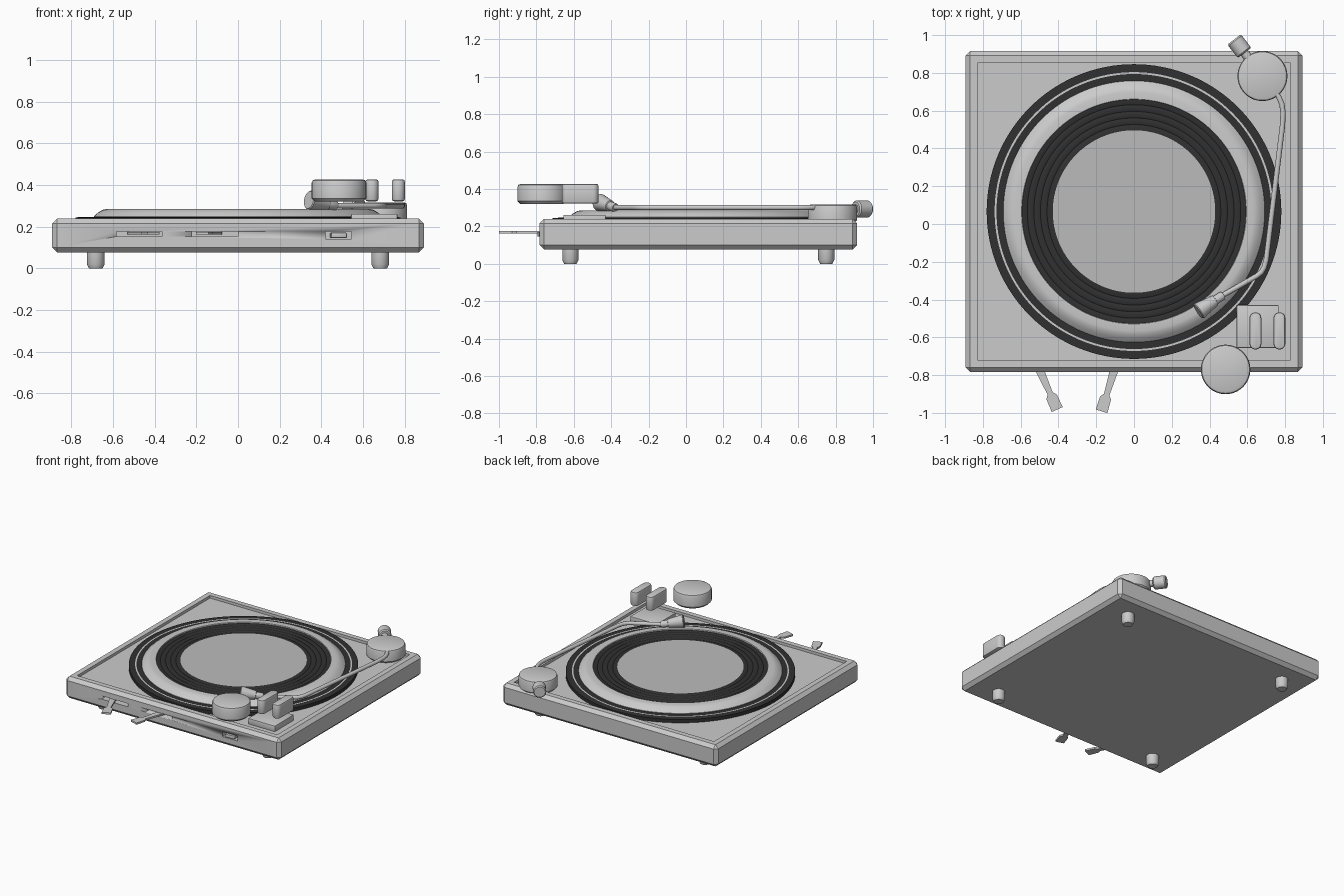
import bpy, bmesh, math
from mathutils import Vector

if "Cube" in bpy.data.objects:
    bpy.data.objects.remove(bpy.data.objects["Cube"])

CY = 0.066  # centre of cabinet and platter along y


def material(name, rgb):
    m = bpy.data.materials.new(name)
    m.diffuse_color = (*rgb, 1)
    m.use_nodes = True
    m.node_tree.nodes["Principled BSDF"].inputs["Base Color"].default_value = m.diffuse_color
    return m


GREY = material("light_grey", (0.60, 0.60, 0.60))
LABEL = material("mid_grey", (0.50, 0.50, 0.50))
BLACK = material("black", (0.03, 0.03, 0.03))


def finish(name, bm, mats, loc=(0, 0, 0), angle=35):
    bmesh.ops.recalc_face_normals(bm, faces=bm.faces)
    me = bpy.data.meshes.new(name)
    bm.to_mesh(me)
    bm.free()
    for m in mats:
        me.materials.append(m)
    ob = bpy.data.objects.new(name, me)
    ob.location = loc
    bpy.context.collection.objects.link(ob)
    smooth(ob, angle)
    return ob


def smooth(ob, angle=35):
    bpy.ops.object.select_all(action='DESELECT')
    ob.select_set(True)
    bpy.context.view_layer.objects.active = ob
    bpy.ops.object.shade_smooth_by_angle(angle=math.radians(angle))


def box_bm(size):
    bm = bmesh.new()
    bmesh.ops.create_cube(bm, size=1)
    bmesh.ops.scale(bm, vec=size, verts=bm.verts)
    return bm


def box(name, lo, hi, bevel=0.0, rot=(0, 0, 0), corner=0.0):
    lo, hi = Vector(lo), Vector(hi)
    bm = box_bm(hi - lo)
    if corner:  # round the upright corners first
        up = [e for e in bm.edges if abs(e.verts[0].co.z - e.verts[1].co.z) > 1e-4]
        bmesh.ops.bevel(bm, geom=up, offset=corner, segments=6, profile=0.5, affect='EDGES')
    if bevel:
        flat = [e for e in bm.edges if not corner or
                (abs(e.verts[0].co.z - e.verts[1].co.z) < 1e-4)]
        bmesh.ops.bevel(bm, geom=flat, offset=bevel, segments=2, profile=0.5, affect='EDGES')
    ob = finish(name, bm, [GREY], (lo + hi) / 2)
    ob.rotation_euler = rot
    return ob


def lathe(name, profile, loc, mats=(GREY,), bands=None, axis=(0, 0, 1), n=96):
    """Spin an (r, z) profile; bands gives a material index per profile segment."""
    bm = bmesh.new()
    rings = []
    for r, z in profile:
        if r == 0:
            rings.append([bm.verts.new((0, 0, z))] * n)
        else:
            rings.append([bm.verts.new((r * math.cos(i * math.tau / n),
                                        r * math.sin(i * math.tau / n), z)) for i in range(n)])
    for k in range(len(rings) - 1):
        a, b = rings[k], rings[k + 1]
        for i in range(n):
            j = (i + 1) % n
            quad = list(dict.fromkeys((a[i], a[j], b[j], b[i])))
            f = bm.faces.new(quad)
            f.material_index = bands[k] if bands else 0
    ob = finish(name, bm, mats, loc)
    ob.rotation_euler = Vector(axis).to_track_quat('Z', 'Y').to_euler()
    return ob


def drum(name, r, h, loc, c=0.012, **kw):
    return lathe(name, [(0, 0), (r - c, 0), (r, c), (r, h - c), (r - c * 0.3, h - c * 0.3),
                        (r - c, h), (0, h)], loc, **kw)


# Cabinet: chamfered box with a sunken top panel
bm = box_bm((1.784, 1.698, 0.163))
bmesh.ops.bevel(bm, geom=bm.edges[:], offset=0.024, segments=1, affect='EDGES')
top = max(bm.faces, key=lambda f: f.calc_center_median().z)
bmesh.ops.inset_region(bm, faces=[top], thickness=0.054)
bottom_ring = bmesh.ops.extrude_discrete_faces(bm, faces=[top])["faces"]
bmesh.ops.translate(bm, vec=(0, 0, -0.02), verts=bottom_ring[0].verts)
cabinet = finish("cabinet", bm, [GREY], (0, CY, 0.1585), 20)

# Slots for the levers and the switch, cut in the front
for x0, x1, z0, z1 in ((-0.584, -0.364, 0.153, 0.177), (-0.22, 0.0, 0.153, 0.177),
                       (0.42, 0.545, 0.14, 0.177)):
    cutter = box("slot_cutter", (x0, -0.85, z0), (x1, -0.74, z1))
    cutter.hide_render = True
    mod = cabinet.modifiers.new("slot", 'BOOLEAN')
    mod.operation = 'DIFFERENCE'
    mod.solver = 'EXACT'
    mod.object = cutter
    bpy.context.view_layer.objects.active = cabinet
    bpy.ops.object.modifier_apply(modifier=mod.name)
    bpy.data.objects.remove(cutter)

# Feet
for sx in (-1, 1):
    for sy in (-1, 1):
        lathe("foot", [(0, 0), (0.033, 0), (0.043, 0.02), (0.043, 0.085), (0, 0.085)],
              (sx * 0.683, CY + sy * 0.684, 0), n=32)

# Black surround with a thin light ring
lathe("platter_surround", [(0, 0.21), (0.78, 0.21), (0.78, 0.245), (0.738, 0.247),
                           (0.728, 0.247), (0.68, 0.247), (0, 0.247)],
      (0, CY, 0), (BLACK, GREY), [0, 0, 0, 1, 0, 0], n=128)

# Platter with sloped rim, grooved record and centre label
platter = [(0, 0.24), (0.692, 0.24), (0.692, 0.25), (0.672, 0.268), (0.65, 0.281), (0.632, 0.285),
           (0.595, 0.285), (0.593, 0.278)]
bands = [0] * (len(platter) - 1)
for r in (0.565, 0.53, 0.495, 0.46):
    platter += [(r + 0.006, 0.278), (r, 0.275), (r - 0.006, 0.278)]
    bands += [1, 1, 1]
platter += [(0.43, 0.278), (0, 0.278)]
bands += [1, 2]
lathe("platter", platter, (0, CY, 0), (GREY, BLACK, LABEL), bands, n=128)

# Tonearm pivot and counterweight
PX, PY = 0.68, 0.783
drum("tonearm_pivot", 0.132, 0.097, (PX, PY, 0.22), 0.014)
back = Vector((-0.61, 0.79, 0)).normalized()
lathe("counterweight", [(0, 0.05), (0.024, 0.05), (0.024, 0.155), (0.038, 0.155), (0.045, 0.163),
                        (0.045, 0.237), (0.038, 0.245), (0, 0.245)],
      (PX, PY, 0.293), axis=back, n=40)

# Bent tonearm tube
cu = bpy.data.curves.new("tonearm", 'CURVE')
cu.dimensions = '3D'
cu.bevel_depth = 0.014
cu.bevel_resolution = 4
cu.use_fill_caps = True
path = [(0.72, 0.74), (0.765, 0.675), (0.783, 0.635), (0.789, 0.59), (0.786, 0.52), (0.70, -0.19),
        (0.689, -0.23), (0.675, -0.255), (0.65, -0.275), (0.44, -0.395)]
sp = cu.splines.new('POLY')
sp.points.add(len(path) - 1)
for p, (x, y) in zip(sp.points, path):
    p.co = (x, y, 0.301, 1)
arm = bpy.data.objects.new("tonearm", cu)
bpy.context.collection.objects.link(arm)
bpy.ops.object.select_all(action='DESELECT')
arm.select_set(True)
bpy.context.view_layer.objects.active = arm
bpy.ops.object.convert(target='MESH')
arm = bpy.context.view_layer.objects.active
arm.data.materials.clear()
arm.data.materials.append(GREY)
smooth(arm, 40)

# Flared pickup head at the end of the arm
lathe("pickup_head", [(0, 0), (0.02, 0), (0.024, 0.006), (0.024, 0.05), (0.030, 0.052),
                      (0.046, 0.155), (0.042, 0.16), (0, 0.16)],
      (0.472, -0.377, 0.300), axis=(-0.83, -0.54, 0.18), n=40)

# Control plate, two upright keys and the round dial above it
box("control_plate", (0.543, -0.656, 0.215), (0.765, -0.43, 0.262), 0.004)
for x in (0.643, 0.77):
    box("control_key", (x - 0.031, -0.664, 0.322), (x + 0.031, -0.468, 0.427), 0.01, corner=0.029)
drum("control_dial", 0.131, 0.107, (0.485, -0.77, 0.32), 0.016)

# Flat levers sticking out of the front slots
outline = [(-0.035, 0.022), (0.0, 0.022), (0.125, 0.015), (0.145, 0.030), (0.218, 0.032)]
for name, x, deg in (("left_lever", -0.495, 24), ("right_lever", -0.108, -17)):
    bm = bmesh.new()
    loop = [(w, -t) for t, w in outline] + [(-w, -t) for t, w in reversed(outline)]
    face = bm.faces.new([bm.verts.new((px, py, 0)) for px, py in loop])
    ext = bmesh.ops.extrude_face_region(bm, geom=[face])["geom"]
    bmesh.ops.translate(bm, vec=(0, 0, 0.013),
                        verts=[v for v in ext if isinstance(v, bmesh.types.BMVert)])
    lever = finish(name, bm, [GREY], (x, -0.783, 0.162))
    lever.rotation_euler.z = math.radians(deg)

# Rocker switch in its slot
box("rocker_switch", (0.445, -0.79, 0.146), (0.52, -0.74, 0.171), 0.004,
    rot=(0, 0, math.radians(8)))
